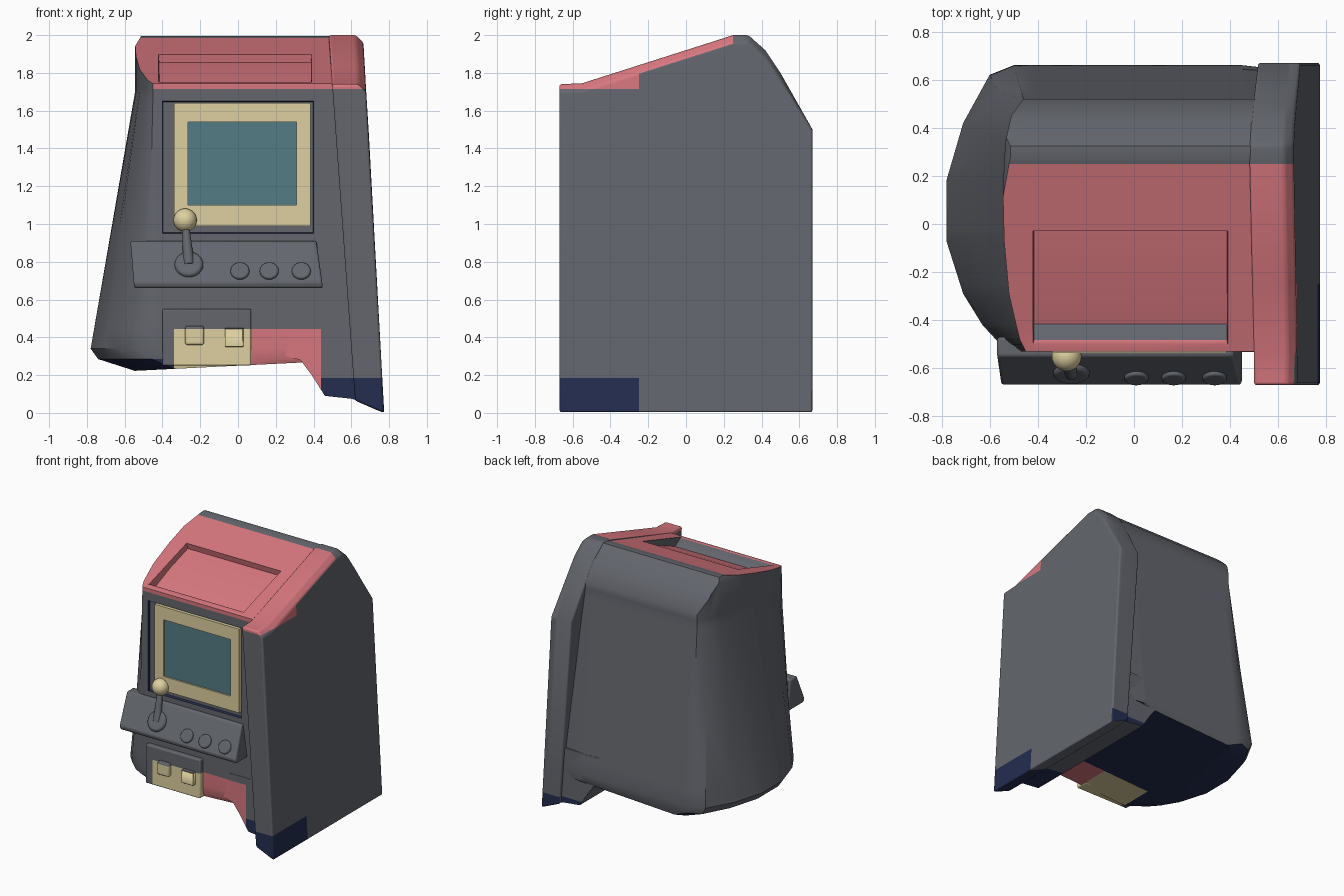
import bpy, bmesh
from mathutils import Vector

cube = bpy.data.objects.get("Cube")
if cube:
    bpy.data.objects.remove(cube)

COLOURS = {
    "slate_grey": (0.125, 0.133, 0.153),
    "coral_red": (0.68, 0.185, 0.21),
    "cream_yellow": (0.73, 0.63, 0.35),
    "screen_teal": (0.09, 0.20, 0.235),
    "dark_navy": (0.017, 0.026, 0.08),
}
GREY, RED, CREAM, TEAL, NAVY = range(len(COLOURS))
MATS = []
for label, rgb in COLOURS.items():
    m = bpy.data.materials.new(label)
    m.use_nodes = True
    m.diffuse_color = (*rgb, 1)
    m.node_tree.nodes["Principled BSDF"].inputs["Base Color"].default_value = (*rgb, 1)
    MATS.append(m)


def split(bm, axis, value):
    """Cut edges into the surface along one axis plane."""
    co, no = Vector(), Vector()
    co[axis], no[axis] = value, 1
    geom = bm.verts[:] + bm.edges[:] + bm.faces[:]
    bmesh.ops.bisect_plane(bm, geom=geom, dist=1e-4, plane_co=co, plane_no=no)


def slice_off(bm, co, no):
    """Remove everything beyond a plane and close the cut."""
    geom = bm.verts[:] + bm.edges[:] + bm.faces[:]
    res = bmesh.ops.bisect_plane(bm, geom=geom, dist=1e-4, plane_co=co, plane_no=no, clear_outer=True)
    edges = [e for e in res["geom_cut"] if isinstance(e, bmesh.types.BMEdge)]
    bmesh.ops.contextual_create(bm, geom=edges)


def loft(rings):
    """Join rings of equal length and close both ends."""
    bm = bmesh.new()
    vs = [[bm.verts.new(p) for p in r] for r in rings]
    n = len(vs[0])
    for a, b in zip(vs, vs[1:]):
        for i in range(n):
            j = (i + 1) % n
            bm.faces.new((a[i], a[j], b[j], b[i]))
    bm.faces.new(vs[0][::-1])
    bm.faces.new(vs[-1])
    bmesh.ops.recalc_face_normals(bm, faces=bm.faces[:])
    return bm


def finish(name, bm, colour=GREY, splits=(), bevel=0.0):
    """Turn a bmesh into an object; colour is an index or a rule(centre, normal)."""
    for axis, value in splits:
        split(bm, axis, value)
    bmesh.ops.recalc_face_normals(bm, faces=bm.faces[:])
    for f in bm.faces:
        f.material_index = colour(f.calc_center_median(), f.normal) if callable(colour) else colour
    me = bpy.data.meshes.new(name)
    bm.to_mesh(me)
    bm.free()
    for m in MATS:
        me.materials.append(m)
    ob = bpy.data.objects.new(name, me)
    bpy.context.collection.objects.link(ob)
    if bevel:
        mod = ob.modifiers.new("soft_edges", "BEVEL")
        mod.width, mod.segments, mod.limit_method = bevel, 3, "ANGLE"
    bpy.ops.object.select_all(action="DESELECT")
    ob.select_set(True)
    bpy.context.view_layer.objects.active = ob
    bpy.ops.object.shade_smooth_by_angle(angle=0.6)


def box(name, lo, hi, colour=GREY, splits=(), bevel=0.0):
    rings = [[(lo[0], lo[1], z), (hi[0], lo[1], z), (hi[0], hi[1], z), (lo[0], hi[1], z)]
             for z in (lo[2], hi[2])]
    finish(name, loft(rings), colour, splits, bevel)


def rod(name, start, end, r1, r2, colour=GREY, bevel=0.0):
    a, b = Vector(start), Vector(end)
    bm = bmesh.new()
    bmesh.ops.create_cone(bm, cap_ends=True, segments=24, radius1=r1, radius2=r2, depth=(b - a).length)
    q = (b - a).to_track_quat("Z", "Y").to_matrix()
    bmesh.ops.rotate(bm, matrix=q, verts=bm.verts)
    bmesh.ops.translate(bm, vec=(a + b) / 2, verts=bm.verts)
    finish(name, bm, colour, bevel=bevel)


# Cabinet body: bulging right flank at the base, back leaning in towards the top
FRONT = -.53
base = [(.6, FRONT), (-.48, FRONT), (-.57, -.485), (-.63, -.42), (-.71, -.29), (-.78, -.07),
        (-.78, .18), (-.71, .42), (-.6, .62), (-.5, .66), (.45, .66), (.63, .64)]
crown = [(.55, FRONT), (-.45, FRONT), (-.475, -.48), (-.49, -.42), (-.52, -.29), (-.54, -.07),
         (-.545, .14), (-.535, .34), (-.51, .45), (-.46, .52), (.45, .52), (.56, .52)]


def shrink(k, ky):
    return [(x * k if x < 0 else x, y * ky) for x, y in base]


body = loft([[(x, y, .25 + .05 * x) for x, y in shrink(.7, .97)],
             [(x, y, .285) for x, y in shrink(.95, .99)],
             [(x, y, .34) for x, y in base],
             [(x, y, 1.70) for x, y in crown],
             [(x, y, 2.1) for x, y in crown]])
slice_off(body, (0, -.54, 1.74), (0, -.31, 1))
slice_off(body, (0, 0, 1.995), (0, 0, 1))
slice_off(body, (0, .33, 1.99), (0, .08, .09))
slice_off(body, (0, .42, 1.915), (0, .12, .08))
slice_off(body, (-.54, 0, 1.95), (-1, 0, .6))
for axis, values in enumerate([(-.42, -.4, -.34, .07, .39, .4, .44),
                               (-.5, -.43, -.25, -.03, .25),
                               (.445, .95, 1.65, 1.715)]):
    for v in values:
        split(body, axis, v)


def recess(bm, test, depth):
    faces = [f for f in bm.faces if test(f.calc_center_median(), f.normal)]
    bmesh.ops.inset_region(bm, faces=faces, thickness=.004, depth=-depth, use_even_offset=True)
    return {v for f in faces for v in f.verts}


# Sunken top sign, whose floor rises again at the front, and sunken screen bay
for v in recess(body, lambda c, n: n.z > .8 and -.42 < c.x < .39 and -.5 < c.y < -.03 and c.z > 1.7, .045):
    if v.co.y < -.46:
        v.co.z += .042
    elif v.co.y < -.4:
        v.co.z -= .02
recess(body, lambda c, n: n.y < -.9 and -.4 < c.x < .4 and .95 < c.z < 1.65, .02)


def body_colour(c, n):
    if n.y > .1 and -.5 < c.y < -.42 and -.42 < c.x < .39 and c.z > 1.65:
        return GREY
    if c.z > 1.713 and c.y < .25 and n.x > -.6:
        return RED
    if c.y < -.25 and c.z < .445 and .07 < c.x < .44:
        return RED
    if c.z < .287 and (n.z < -.75 or c.y < -.2):
        return CREAM if c.y < -.25 and -.34 < c.x < .07 else NAVY
    if .94 < c.z < 1.66 and FRONT + .002 < c.y < -.4 and abs(n.y) < .7 and abs(c.x) < .41:
        return NAVY
    return GREY


finish("cabinet_body", body, body_colour)

# Tall side panel on the left, with a softened top outer edge
outline = [(-.67, 0), (-.67, 1.74), (-.55, 1.745), (.25, 2.0), (.33, 2.0), (.42, 1.92),
           (.5, 1.8), (.67, 1.5), (.67, 0)]
panel = loft([[(.62 - .07 * z, y, z or .065) for y, z in outline],
              [(.735 - .056 * z, y, z or .015) for y, z in outline],
              [(.774 - .055 * z, y, z - .04 if z > 1.7 else z) for y, z in outline]])


def panel_colour(c, n):
    if c.z > 1.715 and (c.y < -.25 or (n.z > .5 and c.y < .25)):
        return RED
    if c.z < .185 and (c.y < -.25 or (n.y > .5 and c.z < .12)):
        return NAVY
    return GREY


finish("side_panel", panel, panel_colour,
       [(1, -.25), (1, .25), (2, .12), (2, .185), (2, 1.715)], .012)

# Foot web joining the body to the side panel
web = [(.7, .045), (.6, .075), (.46, .09), (.39, .2), (.33, .28), (.25, .3), (.3, .5), (.65, .5)]


def foot_colour(c, n):
    if c.y < -.25 and c.x < .44 and c.z < .445:
        return RED
    return NAVY if c.z < .185 and (c.y < -.25 or (n.y > .5 and c.z < .12)) else GREY


finish("foot_web", loft([[(x, y, z) for x, z in web] for y in (FRONT - .003, .645)]), foot_colour,
       [(0, .44), (1, -.25), (2, .12), (2, .185), (2, .445)])

# Screen and its frame
box("screen", (-.28, -.525, 1.08), (.33, -.47, 1.56), TEAL)
for side, lo, hi in (("right", (-.34, .99), (-.265, 1.64)), ("left", (.31, .99), (.385, 1.64)),
                     ("top", (-.265, 1.54), (.31, 1.64)), ("bottom", (-.265, .99), (.31, 1.10))):
    box("screen_frame_" + side, (lo[0], -.537, lo[1]), (hi[0], -.47, hi[1]), CREAM)

# Control deck with joystick and buttons
deck = [(-.47, .91), (-.55, .91), (-.67, .69), (-.66, .66), (-.47, .66)]
ends = [[(x + s * (z - .66), y, z) for y, z in deck] for x, s in ((-.55, -.08), (.45, -.14))]
finish("control_deck", loft(ends), bevel=.012)
NORMAL = Vector((0, -.88, .48))


def on_deck(x, z):
    return Vector((x, -.55 - (.91 - z) * .545, z))


for i, x in enumerate((.01, .165, .335)):
    p = on_deck(x, .75)
    rod("button_%d" % (i + 1), p - NORMAL * .02, p + NORMAL * .015, .054, .048, bevel=.008)
p = on_deck(-.26, .785)
rod("joystick_base", p - NORMAL * .03, p + NORMAL * .02, .085, .07, bevel=.012)
tip = Vector((-.28, -.55, 1.02))
rod("joystick_stick", p, tip, .03, .018)
ball = bmesh.new()
bmesh.ops.create_uvsphere(ball, u_segments=24, v_segments=16, radius=.062)
bmesh.ops.translate(ball, vec=tip, verts=ball.verts)
finish("joystick_ball", ball, CREAM)

# Coin door with two slots
box("coin_door", (-.4, -.565, .25), (.07, -.46, .55),
    lambda c, n: CREAM if c.z < .445 and c.x > -.34 else GREY, [(0, -.34), (2, .445)], .01)
for name, x, z in (("coin_slot_right", -.28, .36), ("coin_slot_left", -.07, .35)):
    box(name, (x, -.595, z), (x + .1, -.54, z + .1),
        lambda c, n: CREAM if c.z < .445 else GREY, [(2, .445)], .012)
